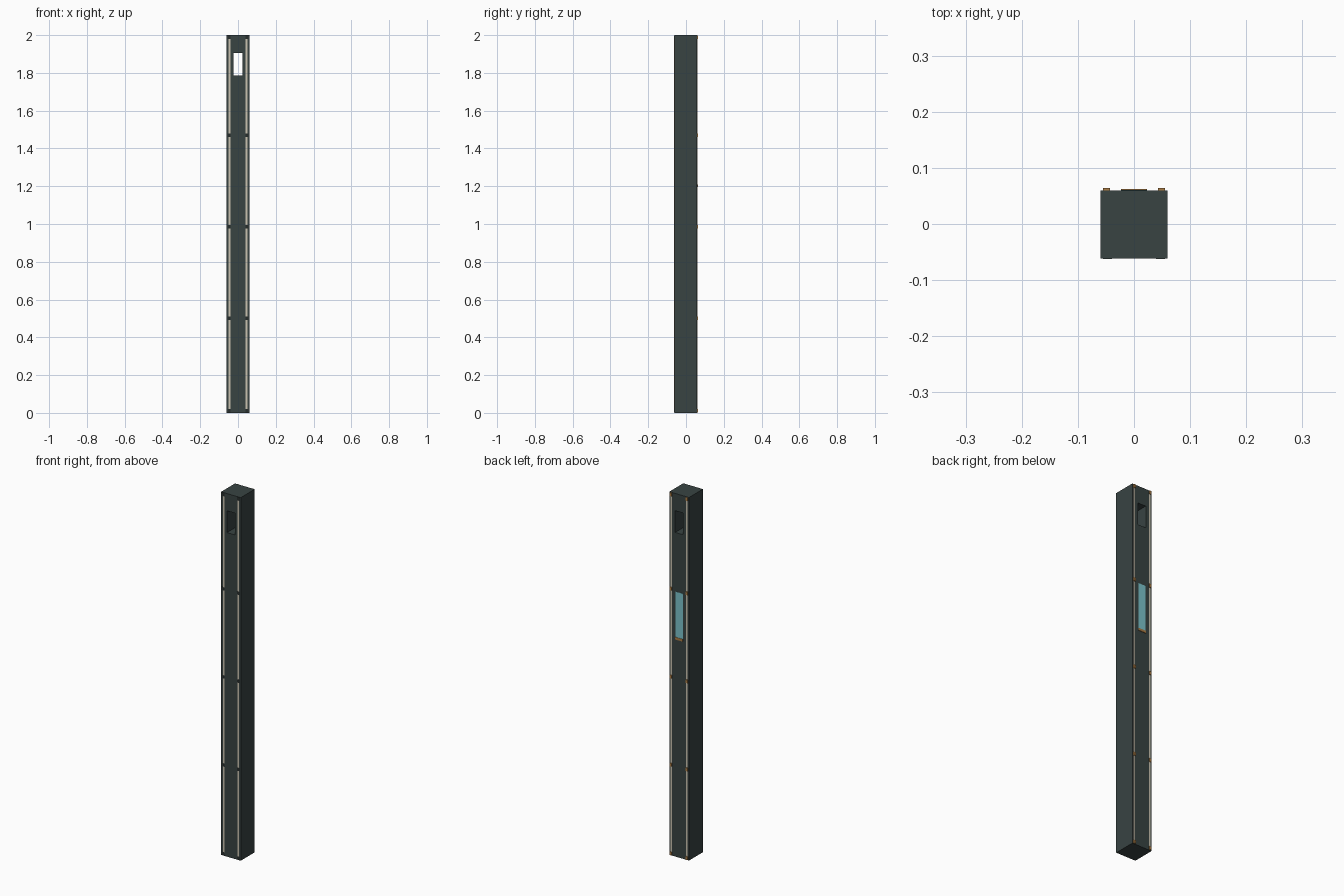
import bpy

if "Cube" in bpy.data.objects:
    bpy.data.objects.remove(bpy.data.objects["Cube"])

def material(name, r, g, b):
    m = bpy.data.materials.new(name)
    m.diffuse_color = (r, g, b, 1)
    m.use_nodes = True
    m.node_tree.nodes["Principled BSDF"].inputs["Base Color"].default_value = m.diffuse_color
    return m

DARK = material("dark_green_grey", 0.040, 0.057, 0.055)
BLACK = material("near_black", 0.020, 0.026, 0.025)
CREAM = material("cream_strip", 0.60, 0.55, 0.44)
ORANGE = material("copper_orange", 0.40, 0.20, 0.06)
TEAL = material("teal_screen", 0.20, 0.55, 0.60)

def box(name, x, y, z, mat):
    """Box from (min, max) ranges."""
    bpy.ops.mesh.primitive_cube_add(size=1, location=[sum(r) / 2 for r in (x, y, z)])
    o = bpy.context.object
    o.name = name
    o.scale = [r[1] - r[0] for r in (x, y, z)]
    bpy.ops.object.transform_apply(location=False, rotation=False, scale=True)
    o.data.materials.append(mat)
    return o

F, B = -0.0615, 0.0595      # front and back planes of the post

# post with a slot right through near the top
post = box("post", (-0.06, 0.06), (F, B), (0, 2), DARK)
cutter = box("slot_cutter", (-0.024, 0.024), (-0.2, 0.2), (1.785, 1.905), DARK)
mod = post.modifiers.new("slot", 'BOOLEAN')
mod.operation = 'DIFFERENCE'
mod.solver = 'EXACT'
mod.object = cutter
bpy.context.view_layer.objects.active = post
bpy.ops.object.modifier_apply(modifier="slot")
bpy.data.objects.remove(cutter, do_unlink=True)

# joints between the light strips
joints = [0.011, 0.5, 0.985, 1.47, 1.989]
for s in (-1, 1):
    side = "left" if s < 0 else "right"

    def xr(a, b):
        return tuple(sorted((s * a, s * b)))

    for i, z in enumerate(joints):
        # copper clips on the back, dark clips on the front
        box(f"{side}_back_clip_{i}", xr(0.043, 0.055), (B - 0.004, B + 0.005),
            (z - 0.009, z + 0.009), ORANGE)
        box(f"{side}_front_clip_{i}", xr(0.039, 0.055), (F - 0.001, F + 0.004),
            (z - 0.009, z + 0.009), BLACK)
    for i, (a, b) in enumerate(zip(joints, joints[1:])):
        # cream strips on front and back
        zr = (a + 0.009, b - 0.009)
        box(f"{side}_front_strip_{i}", xr(0.040, 0.049), (F - 0.0008, F + 0.004), zr, CREAM)
        box(f"{side}_back_strip_{i}", xr(0.043, 0.052), (B - 0.004, B + 0.0008), zr, CREAM)

# screen on the back with a copper lip below
box("screen", (-0.023, 0.023), (B - 0.004, B + 0.001), (1.21, 1.46), TEAL)
box("screen_lip", (-0.023, 0.023), (B - 0.004, B + 0.003), (1.197, 1.21), ORANGE)
